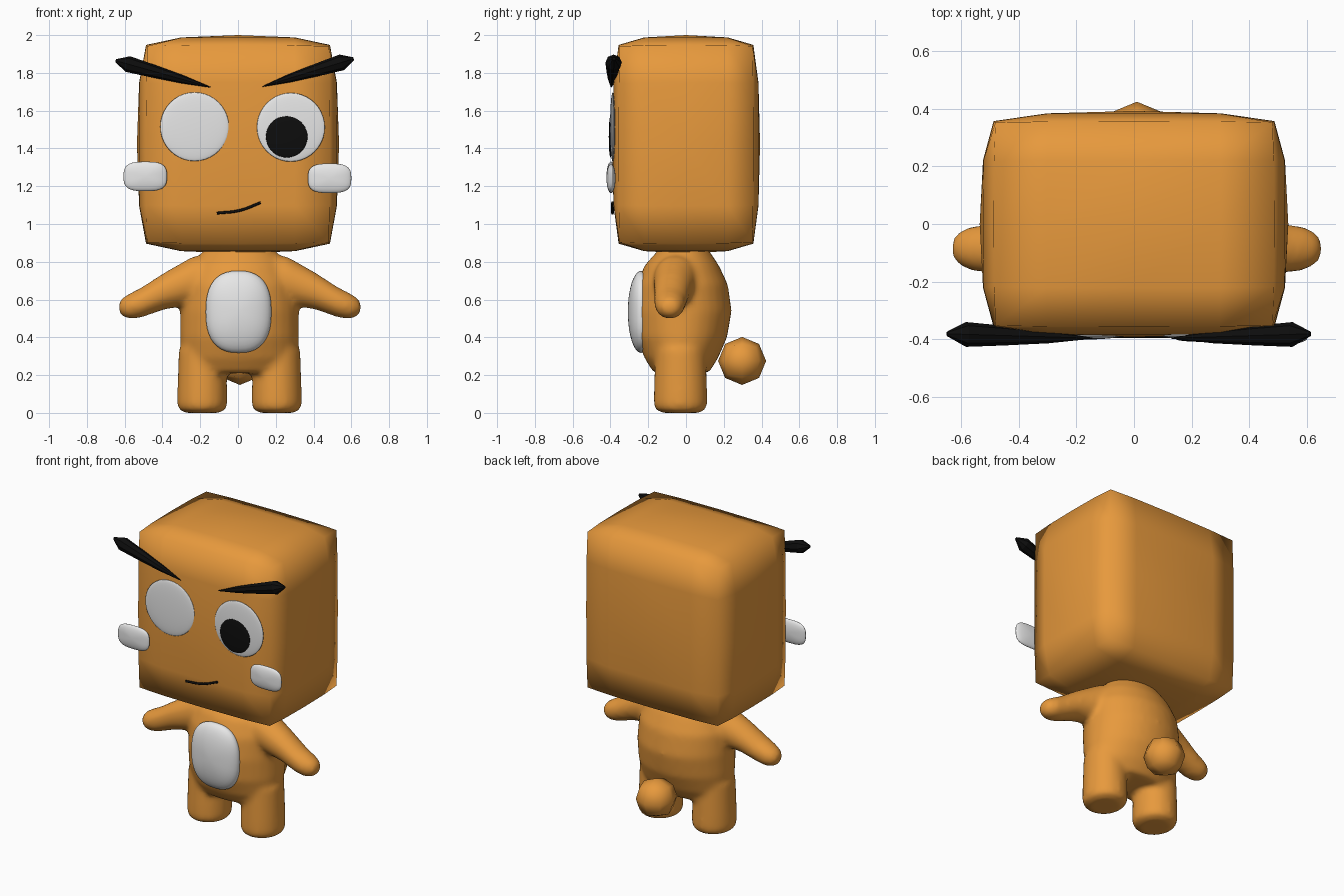
import bpy, bmesh
from math import sin, cos, pi
from mathutils import Vector

cube = bpy.data.objects.get("Cube")
if cube:
    bpy.data.objects.remove(cube, do_unlink=True)


def material(name, rgb):
    m = bpy.data.materials.new(name)
    m.use_nodes = True
    m.diffuse_color = (*rgb, 1)
    m.node_tree.nodes["Principled BSDF"].inputs["Base Color"].default_value = (*rgb, 1)
    return m


ORANGE = material("orange", (0.8, 0.32, 0.046))
WHITE = material("white", (0.8, 0.8, 0.8))
BLACK = material("black", (0.004, 0.004, 0.004))


def finish(bm, name, mat, smooth=True):
    bmesh.ops.recalc_face_normals(bm, faces=bm.faces)
    for f in bm.faces:
        f.smooth = smooth
    mesh = bpy.data.meshes.new(name)
    bm.to_mesh(mesh)
    bm.free()
    mesh.materials.append(mat)
    obj = bpy.data.objects.new(name, mesh)
    bpy.context.collection.objects.link(obj)
    return obj


def loft(bm, rings, n=32):
    """Skin a closed tube through rings of (centre, half axis, half axis)."""
    loops = []
    for c, u, v in rings:
        c, u, v = Vector(c), Vector(u), Vector(v)
        loops.append([bm.verts.new(c + u * cos(2 * pi * i / n) + v * sin(2 * pi * i / n))
                      for i in range(n)])
    for a, b in zip(loops, loops[1:]):
        for i in range(n):
            j = (i + 1) % n
            bm.faces.new((a[i], a[j], b[j], b[i]))
    bm.faces.new(loops[0])
    bm.faces.new(loops[-1])


def pillow(name, centre, half, mat, power=1.0):
    """Ellipsoid; a power below one squares its outline off."""
    bm = bmesh.new()
    bmesh.ops.create_uvsphere(bm, u_segments=40, v_segments=20, radius=1)
    for v in bm.verts:
        # the poles point along y, so the outline is seen from the front
        x, z, y = v.co
        r = (x * x + z * z) ** 0.5
        if r > 1e-5:
            cx, cz = x / r, z / r
            x = r * abs(cx) ** power * (1 if cx > 0 else -1)
            z = r * abs(cz) ** power * (1 if cz > 0 else -1)
        v.co = Vector(centre) + Vector((x * half[0], y * half[1], z * half[2]))
    return finish(bm, name, mat)


def grid_cube(cuts):
    bm = bmesh.new()
    bmesh.ops.create_cube(bm, size=2)
    bmesh.ops.subdivide_edges(bm, edges=bm.edges[:], cuts=cuts, use_grid_fill=True)
    return bm


# Head: coarse box whose edges and corners are pulled inward
bm = grid_cube(3)
for v in bm.verts:
    p = [c * 1.24 if abs(c) < 0.9 else c for c in v.co]
    q = []
    for i in range(3):
        a, b = sorted(abs(p[k]) for k in range(3) if k != i)
        q.append(p[i] * (1 - 0.09 * b ** 3 - 0.012 * a ** 3))
    v.co = (q[0] * 0.535, q[1] * 0.392, q[2] * 0.578 + 1.422)
finish(bm, "head", ORANGE)

# Body: torso, arms and legs fused into one soft skin
bm = bmesh.new()
torso = [(0.21, 0.26, -0.17, 0.12), (0.29, 0.305, -0.22, 0.17), (0.40, 0.315, -0.262, 0.218),
         (0.54, 0.315, -0.275, 0.242), (0.68, 0.305, -0.26, 0.222), (0.78, 0.26, -0.22, 0.175),
         (0.87, 0.18, -0.14, 0.115)]
loft(bm, [((0.008, (f + b) / 2, z), (w, 0, 0), (0, (b - f) / 2, 0)) for z, w, f, b in torso])
arm = [(0.12, 0.71, 0.14, 0.13), (0.25, 0.70, 0.128, 0.115), (0.40, 0.645, 0.098, 0.095),
       (0.52, 0.585, 0.08, 0.085), (0.58, 0.565, 0.07, 0.076), (0.622, 0.56, 0.05, 0.055),
       (0.642, 0.56, 0.022, 0.025)]
leg = [(0.0, 0.09), (0.015, 0.122), (0.04, 0.133), (0.12, 0.132), (0.34, 0.125)]
for side in (-1, 1):
    loft(bm, [((0.01 + side * x, -0.03 - 0.055 * min(x / 0.5, 1), z), (0, ry, 0), (0, 0, rz))
              for x, z, rz, ry in arm])
    loft(bm, [((0.008 + side * 0.197, -0.029, z), (r, 0, 0), (0, r * 1.07, 0)) for z, r in leg])
body = finish(bm, "body", ORANGE)
remesh = body.modifiers.new("fuse", 'REMESH')
remesh.mode = 'VOXEL'
remesh.voxel_size = 0.016
remesh.use_smooth_shade = True
soften = body.modifiers.new("soften", 'SMOOTH')
soften.factor = 0.5
soften.iterations = 10

# Belly patch
pillow("belly_patch", (0.003, -0.238, 0.535), (0.174, 0.07, 0.217), WHITE, 0.8)

# Tail: low-poly ball
bm = grid_cube(1)
for v in bm.verts:
    v.co = v.co.normalized() * 0.127 + Vector((0.01, 0.297, 0.275))
finish(bm, "tail", ORANGE)

# Face
pillow("right_eye", (-0.23, -0.388, 1.515), (0.182, 0.014, 0.182), WHITE)
pillow("left_eye", (0.28, -0.388, 1.512), (0.18, 0.014, 0.182), WHITE)
pillow("left_pupil", (0.258, -0.4, 1.462), (0.11, 0.009, 0.11), BLACK)
pillow("right_cheek", (-0.491, -0.397, 1.252), (0.115, 0.024, 0.078), WHITE, 0.65)
pillow("left_cheek", (0.485, -0.397, 1.242), (0.115, 0.024, 0.078), WHITE, 0.65)

# Eyebrows: faceted spindles, thick at the outer end
brow = [(0, 0.002), (0.3, 0.022), (0.6, 0.034), (0.87, 0.043), (1, 0.008)]
for name, inner, outer in (("right_eyebrow", (-0.145, -0.396, 1.724), (-0.648, -0.381, 1.865)),
                           ("left_eyebrow", (0.13, -0.396, 1.728), (0.612, -0.381, 1.875))):
    a, b = Vector(inner), Vector(outer)
    up = (b - a).cross(Vector((0, 1, 0))).normalized()
    bm = bmesh.new()
    loft(bm, [(a.lerp(b, t), up * r, Vector((0, r, 0))) for t, r in brow], 8)
    finish(bm, name, BLACK, smooth=False)

# Mouth: thin crooked smile
curve = bpy.data.curves.new("mouth", 'CURVE')
curve.dimensions = '3D'
curve.bevel_depth = 0.007
curve.use_fill_caps = True
spline = curve.splines.new('BEZIER')
path = [(-0.112, 1.057), (0.01, 1.072), (0.12, 1.113)]
spline.bezier_points.add(len(path) - 1)
for point, (x, z) in zip(spline.bezier_points, path):
    point.co = (x, -0.389, z)
    point.handle_left_type = point.handle_right_type = 'AUTO'
curve.materials.append(BLACK)
bpy.context.collection.objects.link(bpy.data.objects.new("mouth", curve))
